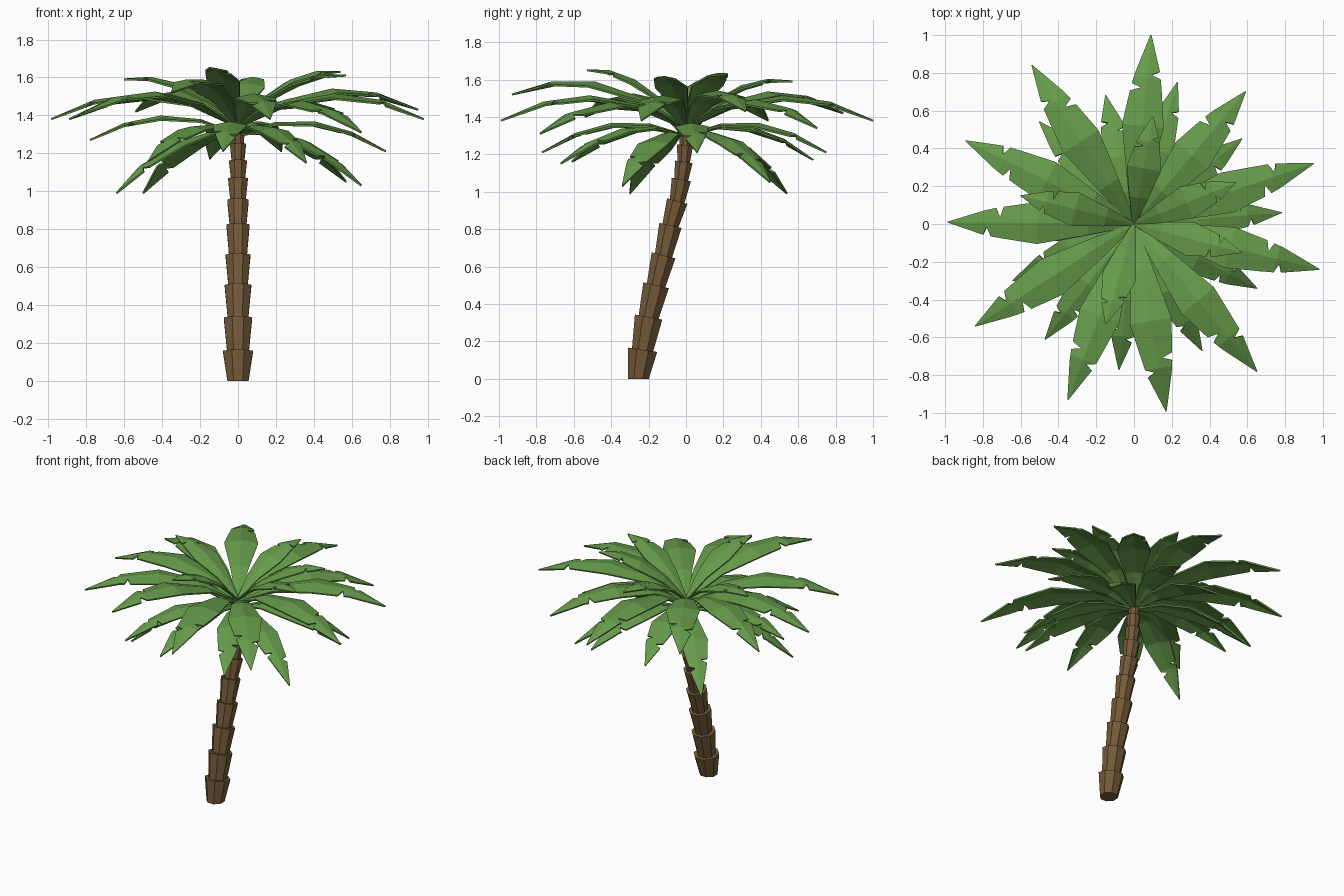
import bpy, bmesh, math
from mathutils import Vector

if "Cube" in bpy.data.objects:
    bpy.data.objects.remove(bpy.data.objects["Cube"])


def material(name, rgb):
    m = bpy.data.materials.new(name)
    m.diffuse_color = (*rgb, 1)
    m.use_nodes = True
    m.node_tree.nodes["Principled BSDF"].inputs["Base Color"].default_value = m.diffuse_color
    return m


GREEN = material("leaf green", (0.135, 0.33, 0.07))
BROWN = material("bark brown", (0.18, 0.105, 0.042))


def finish(bm, name, mat):
    bmesh.ops.recalc_face_normals(bm, faces=bm.faces[:])
    me = bpy.data.meshes.new(name)
    bm.to_mesh(me)
    bm.free()
    me.materials.append(mat)
    ob = bpy.data.objects.new(name, me)
    bpy.context.collection.objects.link(ob)
    return ob


# Leaning trunk: stacked eight-sided collars, each flaring upward
joints = [(-0.255, 0), (-0.232, 0.155), (-0.2, 0.33), (-0.16, 0.50), (-0.12, 0.66),
          (-0.083, 0.82), (-0.047, 0.95), (-0.025, 1.065), (-0.012, 1.16),
          (-0.005, 1.25), (0, 1.35)]


def ring(bm, centre, axis, radius):
    x = Vector((1, 0, 0))
    y = axis.cross(x)
    angles = [(k + 0.5) * math.tau / 8 for k in range(8)]
    r = radius / math.cos(math.pi / 8)
    return [bm.verts.new(centre + r * (math.cos(a) * x + math.sin(a) * y)) for a in angles]


bm = bmesh.new()
for i in range(len(joints) - 1):
    a, b = (Vector((0, y, z)) for y, z in joints[i:i + 2])
    axis = (b - a).normalized()
    size = 0.079 - 0.0045 * i
    if i == 0:
        low = ring(bm, a, Vector((0, 0, 1)), size * 0.71)
    else:
        low = ring(bm, a - axis * 0.015, axis, size * 0.75)
    top = ring(bm, b, axis, size)
    for k in range(8):
        n = (k + 1) % 8
        bm.faces.new((low[k], low[n], top[n], top[k]))
    bm.faces.new(low[::-1])
    bm.faces.new(top)
finish(bm, "trunk", BROWN)

# Frond outline: position along rib, and half widths with one notch per side
STATIONS = [0, 0.25, 0.52, 0.70, 0.72, 0.74, 0.77, 0.79, 0.81, 1]
SIDE_A = [0.08, 0.55, 1, 0.76, 0.25, 0.70, 0.64, 0.60, 0.55, 0.015]
SIDE_B = [0.08, 0.55, 1, 0.76, 0.73, 0.70, 0.66, 0.20, 0.58, 0.015]


def frond(name, tip, start_z, bow, width, flip):
    start, tip = Vector((0, 0, start_z)), Vector(tip)
    side = Vector((0, 0, 1)).cross(tip - start).normalized()

    def rib(t):
        # arched rib made of four straight pieces
        keys = [0, 0.25, 0.52, 0.77, 1]
        for a, b in zip(keys, keys[1:]):
            if t <= b:
                f = (t - a) / (b - a)
                h = 4 * bow * ((1 - f) * a * (1 - a) + f * b * (1 - b))
                return start.lerp(tip, t) + Vector((0, 0, h))

    bm = bmesh.new()
    rows = []
    left, right = (SIDE_B, SIDE_A) if flip else (SIDE_A, SIDE_B)
    for t, l, r in zip(STATIONS, left, right):
        p = rib(t)
        rows.append([bm.verts.new(p + side * s * w * width - Vector((0, 0, 0.2 * w * width)))
                     for s, w in ((1, l), (0, 0), (-1, r))])
    for p, q in zip(rows, rows[1:]):
        for k in (0, 1):
            bm.faces.new((p[k], p[k + 1], q[k + 1], q[k]))
    ob = finish(bm, name, GREEN)
    mod = ob.modifiers.new("thickness", "SOLIDIFY")
    mod.thickness = 0.01
    mod.offset = 0


# Three tiers of fronds, given by their tips
upper = [(0.54, 0.22, 1.63), (0.57, -0.15, 1.61), (0.1, 0.57, 1.59),
         (-0.6, 0.15, 1.59), (-0.15, -0.53, 1.65)]
middle = [(0.09, 1.0, 1.38), (-0.54, 0.84, 1.42), (-0.89, 0.44, 1.38), (-0.985, 0.01, 1.38),
          (-0.84, -0.54, 1.40), (-0.35, -0.93, 1.52), (0.17, -0.99, 1.38), (0.65, -0.78, 1.31),
          (0.98, -0.24, 1.38), (0.95, 0.32, 1.43), (0.59, 0.70, 1.34)]
lower = [(0.23, 0.75, 1.21), (-0.15, 0.68, 1.17), (-0.5, 0.54, 0.99), (0.57, 0.45, 1.05),
         (0.78, 0.06, 1.21), (0.65, -0.34, 1.03), (0.36, -0.67, 1.15), (-0.08, -0.77, 1.21),
         (-0.47, -0.61, 1.16), (-0.64, -0.30, 0.99), (-0.78, 0.0, 1.27)]
for tier, tips, z, bow, width in (("upper", upper, 1.35, 0.09, 0.09),
                                  ("middle", middle, 1.34, 0.15, 0.11),
                                  ("lower", lower, 1.30, 0.11, 0.09)):
    for i, tip in enumerate(tips):
        frond(f"{tier}_frond_{i + 1}", tip, z, bow, width, i % 2)
